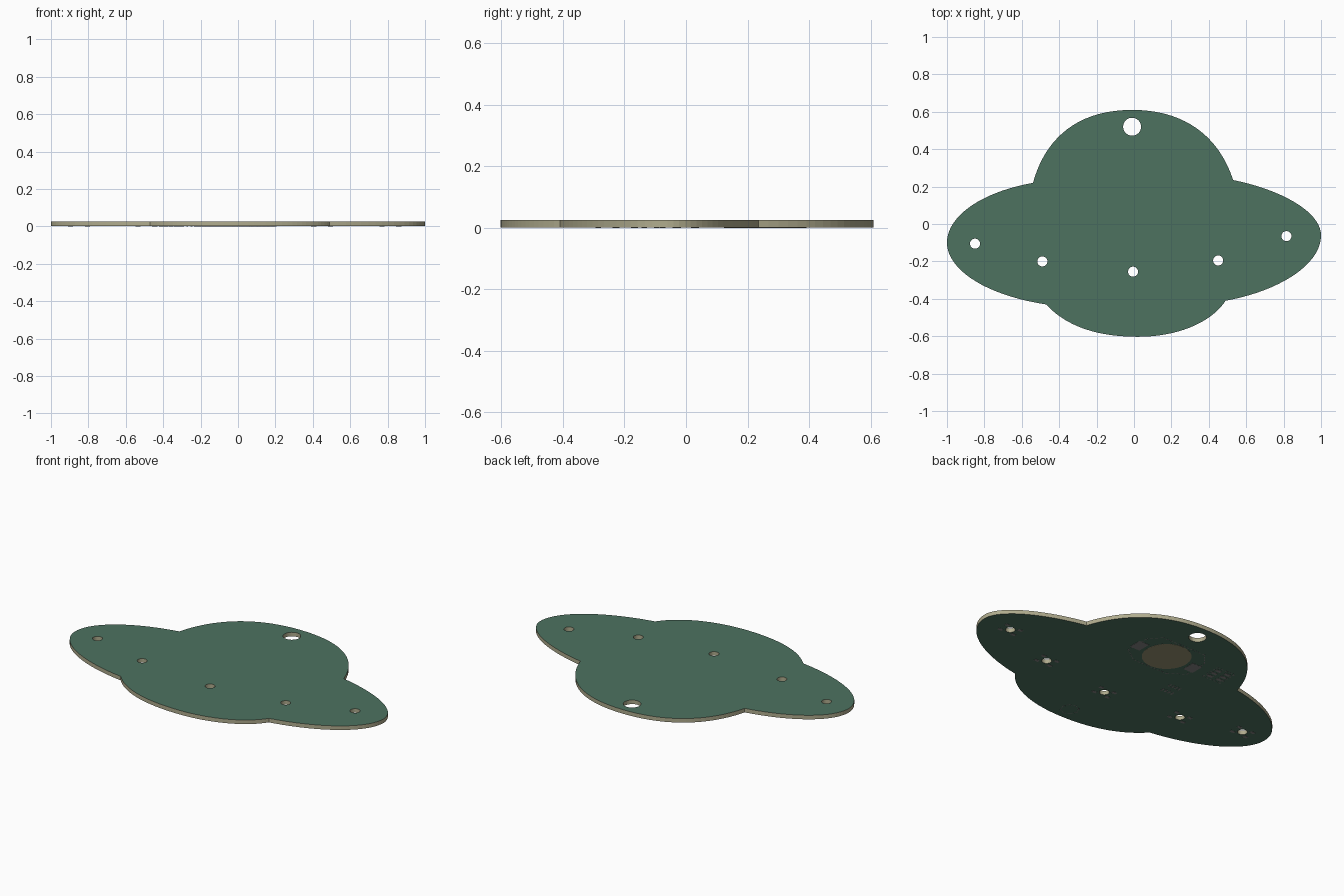
import bpy, bmesh, math
from mathutils import Vector
from mathutils.geometry import interpolate_bezier

if "Cube" in bpy.data.objects:
    bpy.data.objects.remove(bpy.data.objects["Cube"])

Z0, Z1 = 0.001, 0.025      # underside and top of the board


def srgb(*c):
    return tuple((v / 255 / 12.92) if v < 10 else ((v / 255 + 0.055) / 1.055) ** 2.4 for v in c) + (1,)


def material(name, *c):
    m = bpy.data.materials.new(name)
    m.diffuse_color = srgb(*c)
    m.use_nodes = True
    m.node_tree.nodes["Principled BSDF"].inputs["Base Color"].default_value = m.diffuse_color
    return m


GREEN = material("mask green", 77, 114, 96)
TAN = material("board tan", 176, 172, 142)
GOLD = material("contact olive", 152, 146, 115)
GREY = material("pad grey", 130, 132, 130)


def finish(bm, name, *mats):
    me = bpy.data.meshes.new(name)
    bm.to_mesh(me)
    bm.free()
    for m in mats:
        me.materials.append(m)
    ob = bpy.data.objects.new(name, me)
    bpy.context.collection.objects.link(ob)
    return ob


def ring(cx, cy, r, n):
    return [Vector((cx + r * math.cos(i * math.tau / n), cy + r * math.sin(i * math.tau / n), 0)) for i in range(n)]


def plate(bm, pts, z0=0.0, z1=Z0 + 0.0002):
    """Add a thin prism over a convex 2D outline."""
    lo = [bm.verts.new((p[0], p[1], z0)) for p in pts]
    hi = [bm.verts.new((p[0], p[1], z1)) for p in pts]
    n = len(pts)
    bm.faces.new(lo[::-1])
    bm.faces.new(hi)
    for i in range(n):
        bm.faces.new((lo[i], lo[(i + 1) % n], hi[(i + 1) % n], hi[i]))


def pad(bm, cx, cy, hx, hy):
    plate(bm, [(cx - hx, cy - hy), (cx + hx, cy - hy), (cx + hx, cy + hy), (cx - hx, cy + hy)])


def dashed(bm, pts, dash=0.016, gap=0.012, w=0.0025):
    """Printed dashed line around a closed outline."""
    for a, b in zip(pts, pts[1:] + pts[:1]):
        a, b = Vector(a[:2]), Vector(b[:2])
        d = (b - a).normalized()
        s = Vector((-d.y, d.x)) * w
        t = 0.0
        while t < (b - a).length - 0.004:
            p, q = a + d * t, a + d * min(t + dash, (b - a).length)
            plate(bm, [p - s, q - s, q + s, p + s], 0.0004)
            t += dash + gap


# Saucer outline: dome, right rim, belly, left rim as Bezier pieces
path = [(-.54, .22), (-.48, .44), (-.32, .61), (-.01, .61), (.29, .61), (.46, .45), (.53, .235),
        (.80, .18), (1, .06), (1, -.06), (1, -.22), (.77, -.36), (.49, -.41),
        (.41, -.53), (.23, -.603), (.02, -.603), (-.19, -.603), (-.36, -.55), (-.47, -.43),
        (-.80, -.38), (-1, -.24), (-1, -.1), (-1, .04), (-.82, .17), (-.54, .22)]
outline = []
for i in range(0, len(path) - 1, 3):
    outline += interpolate_bezier(*[Vector((*p, 0)) for p in path[i:i + 4]], 20)[:-1]

lights = [(-.85, -.105), (-.49, -.2), (-.005, -.255), (.45, -.195), (.815, -.065)]

# Board with hanging hole and five light holes
bm = bmesh.new()
edges = []
for loop in [outline, ring(-.01, .52, .048, 40)] + [ring(x, y, .027, 28) for x, y in lights]:
    vs = [bm.verts.new((p.x, p.y, Z0)) for p in loop]
    edges += [bm.edges.new((vs[i], vs[(i + 1) % len(vs)])) for i in range(len(vs))]
bmesh.ops.triangle_fill(bm, use_beauty=True, use_dissolve=False, edges=edges, normal=(0, 0, 1))
ext = bmesh.ops.extrude_face_region(bm, geom=bm.faces[:], use_keep_orig=True)
bmesh.ops.translate(bm, verts=[g for g in ext["geom"] if isinstance(g, bmesh.types.BMVert)], vec=(0, 0, Z1 - Z0))
bmesh.ops.recalc_face_normals(bm, faces=bm.faces[:])
for f in bm.faces:
    f.material_index = 0 if abs(f.normal.z) > 0.5 else 1
finish(bm, "board", GREEN, TAN)

# Round battery contact on the underside
bm = bmesh.new()
plate(bm, ring(-.014, .257, .134, 48), 0.0003)
finish(bm, "battery_contact", GOLD)

# Grey solder pads on the underside
bm = bmesh.new()
for s in (-1, 1):                                   # battery holder
    pad(bm, -.014 + s * .187, .252, .033, .04)
for x, y in lights:                                 # four around each light
    for sx in (-1, 1):
        for sy in (-1, 1):
            pad(bm, x + sx * .045, y + sy * .03, .014, .009)
for sx in (-1, 1):                                  # six-pin part
    for j in (-1, 0, 1):
        pad(bm, -.36 + sx * .032, .28 + j * .034, .018, .010)
for sy in (-1, 1):                                  # eight-pin chip
    for j in range(4):
        pad(bm, -.26 + (j - 1.5) * .022, sy * .03, .005, .013)
finish(bm, "solder_pads", GREY)

# Printed part outlines
bm = bmesh.new()
dashed(bm, [(-.16, .40), (.13, .40), (.19, .33), (.19, .18), (.10, .115), (-.13, .115), (-.22, .18), (-.22, .33)])
dashed(bm, ring(.02, -.515, .05, 8))
dashed(bm, [(-.42, .22), (-.30, .22), (-.30, .34), (-.42, .34)])
finish(bm, "printed_outlines", GREY)
